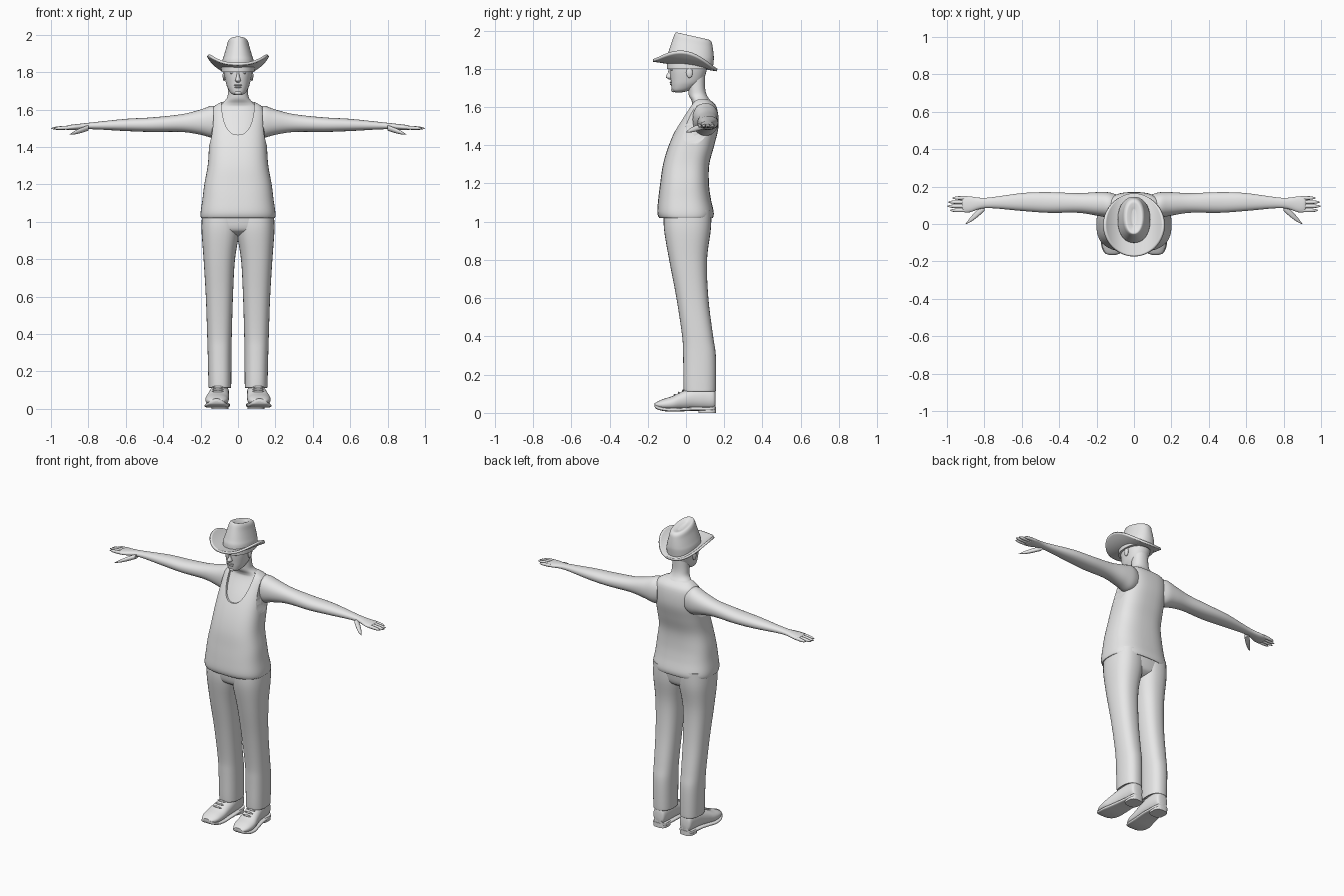
import bpy, bmesh, math

cube = bpy.data.objects.get("Cube")
if cube:
    bpy.data.objects.remove(cube, do_unlink=True)

grey = bpy.data.materials.new("plain_grey")
grey.use_nodes = True
grey.diffuse_color = (.8, .8, .8, 1)
grey.node_tree.nodes["Principled BSDF"].inputs["Base Color"].default_value = grey.diffuse_color


def smooth(obj):
    bpy.ops.object.select_all(action='DESELECT')
    obj.select_set(True)
    bpy.context.view_layer.objects.active = obj
    bpy.ops.object.shade_smooth_by_angle(angle=math.radians(45))


def finish(name, bm, mirror=False):
    """Turn a bmesh into a named, smooth shaded object."""
    bmesh.ops.recalc_face_normals(bm, faces=bm.faces)
    mesh = bpy.data.meshes.new(name)
    bm.to_mesh(mesh)
    bm.free()
    mesh.materials.append(grey)
    obj = bpy.data.objects.new(name, mesh)
    bpy.context.collection.objects.link(obj)
    smooth(obj)
    if mirror:
        obj.modifiers.new("other_side", 'MIRROR')
    return obj


def spline(rows, steps):
    """Pass a smooth curve through rows of numbers."""
    result = []
    last = len(rows) - 1
    for i in range(last):
        before, start, end, after = (rows[min(max(i + k, 0), last)] for k in (-1, 0, 1, 2))
        for k in range(steps):
            t = k / steps
            result.append([b + t / 2 * (c - a + t * (2*a - 5*b + 4*c - d + t * (3*(b - c) + d - a)))
                           for a, b, c, d in zip(before, start, end, after)])
    return result + [list(rows[-1])]


def bridge(bm, rings):
    """Join neighbouring rings of vertices with quads."""
    for low, high in zip(rings, rings[1:]):
        for k in range(len(low)):
            bm.faces.new((low[k - 1], low[k], high[k], high[k - 1]))


def signed_power(value, exponent):
    return math.copysign(abs(value) ** exponent, value)


def loft(name, axis, rows, power=2.2, segs=32, steps=5, mirror=False, warp=None):
    """Skin rounded sections given as (position, a_min, a_max, b_min, b_max)."""
    bm = bmesh.new()
    rings = []
    for position, a_min, a_max, b_min, b_max in spline(rows, steps):
        ring = []
        for k in range(segs):
            turn = math.tau * k / segs
            a = (a_min + a_max + (a_max - a_min) * signed_power(math.cos(turn), 2 / power)) / 2
            b = (b_min + b_max + (b_max - b_min) * signed_power(math.sin(turn), 2 / power)) / 2
            point = [a, b]
            point.insert(axis, position)
            ring.append(bm.verts.new(warp(*point) if warp else point))
        rings.append(ring)
    bridge(bm, rings)
    bm.faces.new(rings[0])
    bm.faces.new(rings[-1])
    return finish(name, bm, mirror)


def centred(rows):
    """Expand (position, half width, low, high) to a section centred on x."""
    return [(position, -half, half, low, high) for position, half, low, high in rows]


def round_section(x, y, z, radius, flatness=1):
    """Section across x with a given centre and radius."""
    height = radius * flatness
    return x, y - radius, y + radius, z - height, z + height


def ellipsoid(name, centre, radii, mirror=False):
    bm = bmesh.new()
    bmesh.ops.create_uvsphere(bm, u_segments=16, v_segments=10, radius=1)
    bmesh.ops.scale(bm, vec=radii, verts=bm.verts)
    bmesh.ops.translate(bm, vec=centre, verts=bm.verts)
    return finish(name, bm, mirror)


def apply_modifiers(obj):
    bpy.context.view_layer.objects.active = obj
    for modifier in list(obj.modifiers):
        bpy.ops.object.modifier_apply(modifier=modifier.name)


def cut(obj, cutter):
    apply_modifiers(cutter)
    modifier = obj.modifiers.new("cut", 'BOOLEAN')
    modifier.operation, modifier.solver, modifier.object = 'DIFFERENCE', 'EXACT', cutter
    apply_modifiers(obj)
    bpy.data.objects.remove(cutter, do_unlink=True)
    smooth(obj)


# Chest, shoulders and neck
loft("chest_and_neck", 2, centred([
    (1.3, .15, -.1, .11), (1.4, .145, -.08, .14), (1.5, .14, -.035, .16), (1.6, .12, .025, .145),
    (1.63, .09, .03, .13), (1.66, .06, .015, .11), (1.7, .053, .01, .1), (1.77, .05, 0, .1)]))

# Sleeveless top with a scooped neck and open armholes
top = loft("sleeveless_top", 2, centred([
    (1.03, .18, -.13, .13), (1.02, .197, -.14, .14), (1.05, .2, -.15, .145),
    (1.12, .19, -.145, .13), (1.2, .18, -.135, .12), (1.3, .162, -.12, .122),
    (1.4, .155, -.09, .148), (1.5, .15, -.045, .17), (1.6, .14, .015, .16),
    (1.64, .09, .04, .12)]), power=2.7, segs=48)
cut(top, loft("neck_cutter", 1, centred([(y, .088, 1.465, 1.85) for y in (-.3, .06)]),
              power=2.4, segs=48, steps=1))
armhole = [(1.36 + .34 * f, .13 + .045 * (1 - f) ** 4, .3, -.2, .3)
           for f in (step / 10 for step in range(11))]
cut(top, loft("armhole_cutter", 2, armhole, power=20, steps=2, mirror=True))

# Arms with palms, fingers and thumbs
loft("arms", 0, [
    (.1, .04, .16, 1.46, 1.61), (.14, .035, .17, 1.45, 1.62), (.2, .045, .17, 1.465, 1.6),
    (.3, .06, .165, 1.48, 1.575), (.46, .06, .17, 1.48, 1.558), (.6, .07, .165, 1.485, 1.55),
    (.79, .085, .14, 1.495, 1.53), (.88, .062, .148, 1.49, 1.52), (.91, .064, .146, 1.49, 1.516),
    (.92, .075, .14, 1.495, 1.51)], mirror=True)
fingers = {"index": .985, "middle": 1, "ring": .995, "little": .97}
for place, (finger, tip) in enumerate(fingers.items()):
    shares = [step / 8 for step in range(9)]
    loft(finger + "_fingers", 0,
         [round_section(.89 + (tip - .89) * share, .073 + .022 * place, 1.504 - .005 * share,
                        .001 + .009 * (1 - share ** 6)) for share in shares],
         segs=12, steps=2, mirror=True)
loft("thumbs", 0,
     [round_section(.8 + .1 * share, .09 * (1 - share), 1.502 - .035 * share,
                    .001 + .02 * (1 - share ** 3), .7) for share in shares],
     segs=16, steps=2, mirror=True)

# Trousers
loft("trouser_legs", 2, [
    (.125, .05, .14, .01, .14), (.112, .038, .155, -.008, .153), (.14, .036, .158, -.013, .157),
    (.3, .035, .162, -.015, .156), (.4, .033, .165, -.02, .142), (.6, .027, .172, -.05, .117),
    (.8, .016, .184, -.088, .11), (.96, -.01, .195, -.115, .13),
    (1.06, -.01, .19, -.115, .133)], power=2.4, mirror=True)
loft("trouser_seat", 2, centred([
    (.92, .04, -.04, .06), (.94, .12, -.085, .1), (.97, .18, -.11, .122),
    (1.06, .19, -.12, .135)]), power=2.5)

# Shoes: uppers, then soles that follow their outline, heels and laces
shoe = [(-.165, .1, .13, .04, .045), (-.155, .077, .153, .027, .056), (-.12, .057, .17, .016, .072),
        (-.07, .05, .174, .012, .088), (-.02, .048, .163, .014, .112), (.04, .047, .15, .017, .135),
        (.1, .05, .142, .017, .14), (.145, .057, .135, .02, .13), (.155, .075, .115, .035, .1)]
loft("shoe_uppers", 1, shoe, mirror=True)
loft("shoe_soles", 1, [(y, inner - .004, outer + .004, low - .006, low + .014)
                       for y, inner, outer, low, high in shoe], power=4, mirror=True)
loft("shoe_heels", 2, [(z, .05, .142, .065, .158) for z in (0, .03)], power=3, steps=1, mirror=True)
for row in range(3):
    ellipsoid("shoe_lace", (.108, .022 * row - .06, .094 + .011 * row), (.03, .005, .006), mirror=True)

# Head and face
loft("head", 2, centred([
    (1.677, .02, -.058, -.02), (1.687, .038, -.072, .02), (1.71, .053, -.077, .06),
    (1.74, .064, -.08, .09), (1.8, .075, -.085, .11), (1.85, .073, -.08, .11),
    (1.89, .055, -.05, .09)]))
loft("nose", 2, centred([
    (1.81, .007, -.088, -.06), (1.78, .008, -.095, -.06), (1.757, .015, -.106, -.06),
    (1.745, .008, -.09, -.06)]), segs=16)
ellipsoid("upper_lip", (0, -.076, 1.73), (.021, .01, .005))
ellipsoid("lower_lip", (0, -.075, 1.72), (.018, .01, .006))
ellipsoid("chin", (0, -.064, 1.69), (.02, .014, .013))
ellipsoid("eyes", (.03, -.07, 1.795), (.013, .01, .006), mirror=True)
ellipsoid("brows", (.03, -.07, 1.813), (.02, .013, .005), mirror=True)
ellipsoid("ears", (.074, .018, 1.78), (.008, .017, .028), mirror=True)


# Hat crown, sloping to the back and creased on top
def slope_back(x, y, z):
    return x, y, z - 1.3 * (y - .03) * (z - 1.8)


loft("hat_crown", 2, centred([
    (1.8, .088, -.1, .14), (1.85, .086, -.1, .145), (1.88, .078, -.09, .145),
    (1.93, .063, -.072, .14), (1.96, .055, -.06, .134), (1.972, .043, -.05, .12),
    (1.968, .028, -.03, .1), (1.96, .012, -.01, .08)]), segs=40, warp=slope_back)

# Hat brim, rolled up at the sides
bm = bmesh.new()
rings = []
for band in range(11):
    f = band / 10
    ring = []
    for k in range(64):
        turn = math.tau * k / 64
        x = (.075 + .085 * f) * math.cos(turn)
        y = .015 - .02 * f + (.105 + .063 * f) * math.sin(turn)
        ring.append(bm.verts.new((x, y, 1.818 - .15 * y + .07 * abs(x / .16) ** 2.5)))
    rings.append(ring)
bridge(bm, rings)
brim = finish("hat_brim", bm)
shell = brim.modifiers.new("thickness", 'SOLIDIFY')
shell.thickness, shell.offset = .014, 0
